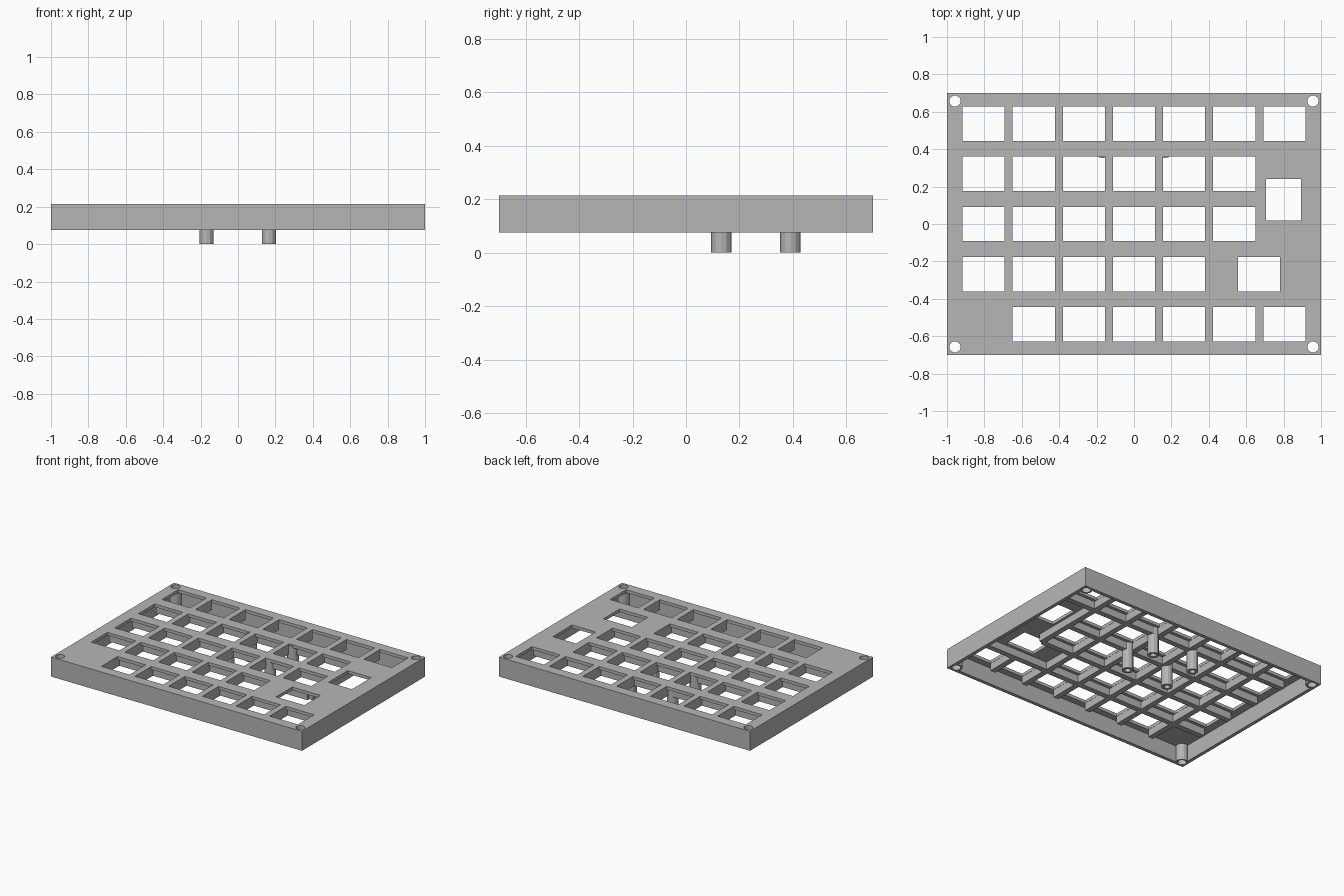
import bpy, bmesh, math
from mathutils import Matrix

cube = bpy.data.objects.get("Cube")
if cube:
    bpy.data.objects.remove(cube, do_unlink=True)

# One plain grey for the whole case
grey = bpy.data.materials.new("plain grey")
grey.use_nodes = True
colour = (0.47, 0.47, 0.47, 1)
grey.diffuse_color = colour
grey.node_tree.nodes["Principled BSDF"].inputs["Base Color"].default_value = colour

BOTTOM, TOP = 0.075, 0.215      # case height range
PLATE = 0.022                   # plate thickness
WALL = 0.025
HX, HY = 1.0, 0.70
PITCH = 0.268
KEY_W, KEY_D = 0.225, 0.184


def make(name, bm):
    bmesh.ops.recalc_face_normals(bm, faces=bm.faces)
    mesh = bpy.data.meshes.new(name)
    bm.to_mesh(mesh)
    bm.free()
    mesh.materials.append(grey)
    obj = bpy.data.objects.new(name, mesh)
    bpy.context.collection.objects.link(obj)
    return obj


def add_box(bm, x0, x1, y0, y1, z0, z1):
    m = Matrix.Translation(((x0 + x1) / 2, (y0 + y1) / 2, (z0 + z1) / 2))
    m = m @ Matrix.Diagonal((x1 - x0, y1 - y0, z1 - z0, 1))
    bmesh.ops.create_cube(bm, size=1, matrix=m)


def add_cylinder(bm, x, y, r, z0, z1, sides):
    bmesh.ops.create_cone(bm, cap_ends=True, segments=sides, radius1=r, radius2=r,
                          depth=z1 - z0, matrix=Matrix.Translation((x, y, (z0 + z1) / 2)))


def add_tube(bm, x, y, r_out, r_in, z0, z1, sides):
    rings = []
    for r, z in ((r_out, z0), (r_out, z1), (r_in, z1), (r_in, z0)):
        angles = [2 * math.pi * i / sides for i in range(sides)]
        rings.append([bm.verts.new((x + r * math.cos(a), y + r * math.sin(a), z))
                      for a in angles])
    for k in range(4):
        a, b = rings[k], rings[(k + 1) % 4]
        for i in range(sides):
            j = (i + 1) % sides
            bm.faces.new((a[i], a[j], b[j], b[i]))


def cut(target, cutter):
    mod = target.modifiers.new("cut", "BOOLEAN")
    mod.operation = "DIFFERENCE"
    mod.solver = "EXACT"
    mod.object = cutter
    bpy.context.view_layer.objects.active = target
    bpy.ops.object.modifier_apply(modifier=mod.name)
    bpy.data.objects.remove(cutter, do_unlink=True)


def col_x(c):
    return (c - 3) * PITCH


def row_y(r):
    return (2 - r) * PITCH


# Hollow case, open underneath
bm = bmesh.new()
add_box(bm, -HX, HX, -HY, HY, BOTTOM, TOP)
case = make("case_shell", bm)
bm = bmesh.new()
add_box(bm, WALL - HX, HX - WALL, WALL - HY, HY - WALL, 0, TOP - PLATE)
cut(case, make("cavity_cutter", bm))

# Key openings: regular grid plus the two wide-key places
keys = [(col_x(c), row_y(r), KEY_W, KEY_D) for r in range(5) for c in range(7)
        if not (c == 6 and r in (1, 2, 3)) and (c, r) not in ((5, 3), (0, 4))]
keys += [(0.80, 0.13, 0.187, 0.22), (0.668, row_y(3), KEY_W, KEY_D)]
bm = bmesh.new()
for x, y, w, d in keys:
    add_box(bm, x - w / 2, x + w / 2, y - d / 2, y + d / 2, TOP - 0.06, TOP + 0.1)
cut(case, make("key_cutter", bm))

# Screw holes through the corners
SX, SY, SR = 0.957, 0.657, 0.03
corners = [(sx * SX, sy * SY) for sx in (-1, 1) for sy in (-1, 1)]
bm = bmesh.new()
for x, y in corners:
    add_cylinder(bm, x, y, SR, 0, TOP + 0.1, 20)
cut(case, make("screw_cutter", bm))

bm = bmesh.new()
for x, y in corners:
    add_tube(bm, x, y, 0.041, SR, BOTTOM, TOP - 0.005, 20)
make("corner_screw_posts", bm)

# Stiffening ribs under the plate, between the keys
RIB = 0.02
RIB_Z = 0.14
END_X, END_Y = 0.92, 0.63
bm = bmesh.new()
for r, end in enumerate((END_X, 0.66, 0.66, END_X)):
    y = row_y(r + 0.5)
    add_box(bm, -END_X, end, y - RIB, y + RIB, RIB_Z, TOP - 0.01)
make("row_ribs", bm)
bm = bmesh.new()
for c in range(6):
    x = col_x(c + 0.5)
    spans = [(-END_Y, END_Y)] if c < 5 else [(-END_Y, row_y(3.5)), (row_y(2.5), END_Y)]
    for y0, y1 in spans:
        add_box(bm, x - RIB, x + RIB, y0, y1, RIB_Z, TOP - 0.01)
make("column_ribs", bm)

# Four hollow standoffs reaching below the case
bm = bmesh.new()
for x in (-0.168, 0.165):
    for y in (0.132, 0.39):
        add_tube(bm, x, y, 0.038, 0.02, 0, TOP - 0.01, 12)
make("board_standoffs", bm)
